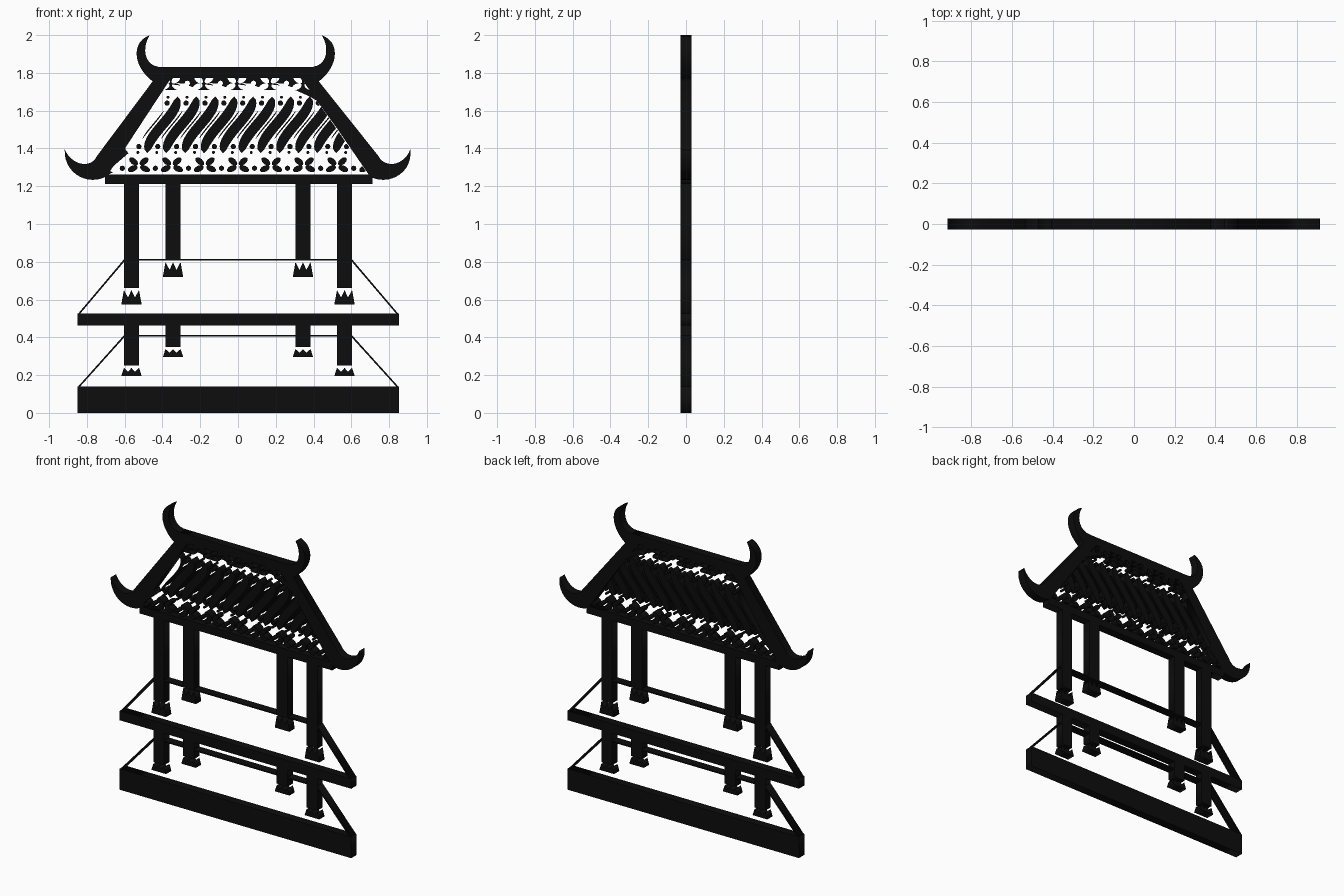
import bpy, math
from mathutils import Vector
from mathutils.geometry import interpolate_bezier

if "Cube" in bpy.data.objects:
    bpy.data.objects.remove(bpy.data.objects["Cube"])

DEPTH = 0.028
black = bpy.data.materials.new("black")
black.diffuse_color = (0.004, 0.004, 0.004, 1)
black.use_nodes = True
black.node_tree.nodes["Principled BSDF"].inputs["Base Color"].default_value = black.diffuse_color


def plate(name, loops):
    """Flat cut-out: first loop is the outline, inner loops become holes."""
    cu = bpy.data.curves.new(name, 'CURVE')
    cu.dimensions = '2D'
    cu.fill_mode = 'BOTH'
    cu.extrude = DEPTH
    for loop in loops:
        sp = cu.splines.new('POLY')
        sp.points.add(len(loop) - 1)
        for p, (x, z) in zip(sp.points, loop):
            p.co = (x, z, 0, 1)
        sp.use_cyclic_u = True
    ob = bpy.data.objects.new(name, cu)
    ob.rotation_euler = (math.pi / 2, 0, 0)
    bpy.context.collection.objects.link(ob)
    bpy.ops.object.select_all(action='DESELECT')
    ob.select_set(True)
    bpy.context.view_layer.objects.active = ob
    bpy.ops.object.convert(target='MESH')
    bpy.context.object.data.materials.clear()
    bpy.context.object.data.materials.append(black)


def bar(name, x0, x1, z0, z1):
    plate(name, [[(x0, z0), (x1, z0), (x1, z1), (x0, z1)]])


def bez(*p, n=14):
    a, b, c, d = [Vector((x, z, 0)) for x, z in p]
    return [(v.x, v.y) for v in interpolate_bezier(a, b, c, d, n)]


def clip(poly, a, b):
    """Keep the part of a polygon left of the line a-b."""
    def side(p):
        return (b[0] - a[0]) * (p[1] - a[1]) - (b[1] - a[1]) * (p[0] - a[0])
    out = []
    for i, q in enumerate(poly):
        p = poly[i - 1]
        sp, sq = side(p), side(q)
        if (sp > 0) != (sq > 0):
            t = sp / (sp - sq)
            out.append((p[0] + t * (q[0] - p[0]), p[1] + t * (q[1] - p[1])))
        if sq > 0:
            out.append(q)
    return out


# floor slabs and the thin outlines of the floors
bar("base_slab", -0.851, 0.853, 0, 0.14)
bar("upper_slab", -0.851, 0.853, 0.462, 0.525)
for name, z0, z1 in (("lower_floor_outline", 0.135, 0.412), ("upper_floor_outline", 0.52, 0.814)):
    t = 0.008
    plate(name, [[(-0.851, z0), (-0.603, z1), (0.603, z1), (0.853, z0),
                  (0.842, z0), (0.598, z1 - t), (-0.598, z1 - t), (-0.840, z0)]])

# columns with toothed feet: centre, foot z, column end z, top z
for level, xs, foot, end, top in (
        ("upper_front", 0.564, 0.574, 0.662, 1.22), ("upper_back", 0.344, 0.719, 0.81, 1.22),
        ("lower_front", 0.564, 0.195, 0.25, 0.47), ("lower_back", 0.344, 0.295, 0.35, 0.47)):
    for s, sd in ((-1, "left"), (1, "right")):
        c = s * xs
        bar(f"{level}_column_{sd}", c - 0.04, c + 0.04, end, top)
        pk = end - 0.012
        vl = foot + 0.42 * (end - foot)
        plate(f"{level}_foot_{sd}", [[
            (c - 0.054, foot), (c + 0.054, foot), (c + 0.040, pk), (c + 0.018, vl),
            (c, pk), (c - 0.018, vl), (c - 0.040, pk)]])

# roof beams
bar("eave_beam", -0.705, 0.713, 1.212, 1.262)
bar("ridge_beam", -0.42, 0.40, 1.775, 1.831)

# sloping rafters ending in horns, top slightly off centre
rafter = (bez((0.44, 1.755), (0.54, 1.83), (0.56, 1.96), (0.455, 2.0))
          + bez((0.455, 2.0), (0.50, 1.93), (0.485, 1.83), (0.39, 1.831))[1:]
          + [(0.345, 1.785)]
          + bez((0.70, 1.25), (0.80, 1.20), (0.925, 1.27), (0.915, 1.395))
          + bez((0.915, 1.395), (0.88, 1.31), (0.78, 1.29), (0.745, 1.36))[1:])
for s, sd in ((-1, "left"), (1, "right")):
    plate(f"rafter_{sd}", [[(s * x - 0.012 * min(1, max(0, (z - 1.3) / 0.45)), z) for x, z in rafter]])

# pierced roof panel
holes = []


def ellipse(cx, cz, a, b, ang=0, n=12):
    ca, sa = math.cos(ang), math.sin(ang)
    pts = [(a * math.cos(2 * math.pi * i / n), b * math.sin(2 * math.pi * i / n)) for i in range(n)]
    holes.append([(cx + x * ca - z * sa, cz + x * sa + z * ca) for x, z in pts])


def flower(cx, cz):
    for d in (40, 140, 205, 335):
        a = math.radians(d)
        ellipse(cx + 0.036 * math.cos(a), cz + 0.036 * math.sin(a), 0.028, 0.016, a)


def sway(t):
    return 0.08 * math.sin(t * math.pi / 2)


def slash(cx, width, reach):
    ts = [reach * (-1 + i / 8) for i in range(17)]
    half = [0.5 * width * math.sqrt(max(0, 1 - (t / reach) ** 2)) for t in ts]
    right = [(cx + sway(t) + h, 1.525 + 0.15 * t) for t, h in zip(ts, half)]
    left = [(cx + sway(t) - h, 1.525 + 0.15 * t) for t, h in zip(ts, half)]
    holes.append(right + left[-2:0:-1])


for i in range(-4, 5):
    x = i * 0.175
    flower(x, 1.308)
    flower(x - 0.006, 1.742)
    ellipse(x + 0.0875, 1.295, 0.014, 0.014)
    ellipse(x + 0.0815, 1.745, 0.014, 0.014)
for i in range(-7, 8):
    x = i * 0.1
    slash(x, 0.07, 1)
    slash(x + 0.05, 0.009, 0.5)
    for s in (-1, 1):
        ellipse(x + 0.05 + sway(s * 0.77), 1.525 + s * 0.115, 0.014, 0.014)
        ellipse(x + 0.05 + sway(s), 1.525 + s * 0.146, 0.008, 0.008)

cut = [(-0.685, 1.268), (0.685, 1.268), (0.335, 1.772), (-0.355, 1.772)]
kept = []
for h in holes:
    for i in range(4):
        h = clip(h, cut[i], cut[(i + 1) % 4]) if h else h
    if len(h) > 2:
        kept.append(h)
plate("pierced_roof_panel", [[(-0.71, 1.25), (0.71, 1.25), (0.345, 1.79), (-0.365, 1.79)]] + kept)
